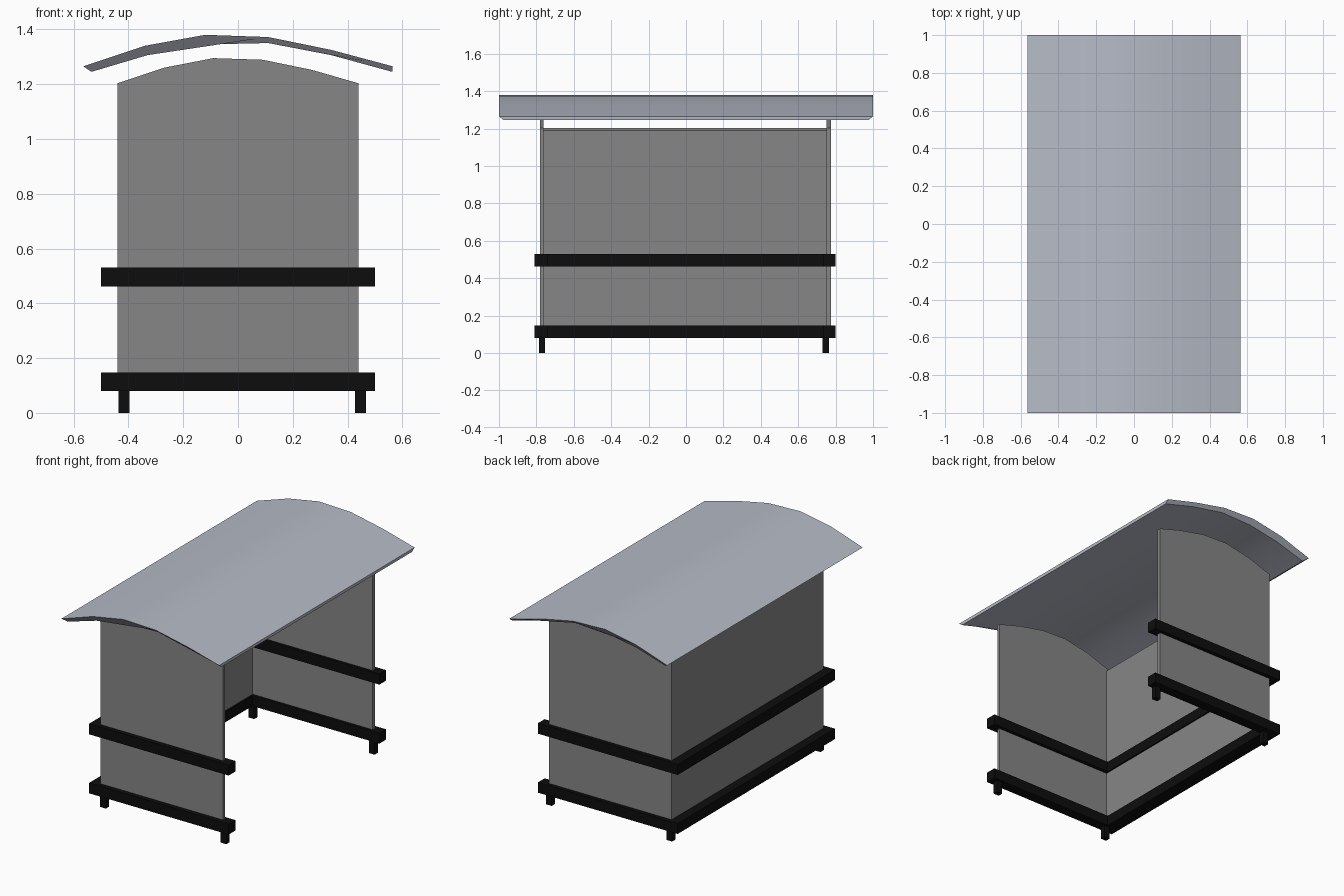
import bpy, bmesh, math

if "Cube" in bpy.data.objects:
    bpy.data.objects.remove(bpy.data.objects["Cube"])


def material(name, r, g, b):
    m = bpy.data.materials.new(name)
    m.diffuse_color = (r, g, b, 1)
    m.use_nodes = True
    m.node_tree.nodes["Principled BSDF"].inputs["Base Color"].default_value = m.diffuse_color
    return m


GREY = material("grey panel", 0.24, 0.24, 0.24)
BLACK = material("black frame", 0.004, 0.004, 0.004)
ROOF = material("pale blue grey roof", 0.47, 0.50, 0.57)


def loft(name, ring_groups, mat, smooth=False):
    """Join closed rings of points into a capped solid."""
    bm = bmesh.new()
    rings = [[bm.verts.new(p) for p in ring] for ring in ring_groups]
    n = len(rings[0])
    for a, b in zip(rings, rings[1:]):
        for i in range(n):
            j = (i + 1) % n
            bm.faces.new((a[i], a[j], b[j], b[i]))
    bm.faces.new(rings[0])
    bm.faces.new(rings[-1])
    bmesh.ops.recalc_face_normals(bm, faces=bm.faces)
    me = bpy.data.meshes.new(name)
    bm.to_mesh(me)
    bm.free()
    me.materials.append(mat)
    if smooth:
        me.shade_smooth()
        me.set_sharp_from_angle(angle=math.radians(30))
    ob = bpy.data.objects.new(name, me)
    bpy.context.collection.objects.link(ob)
    return ob


def extrude_y(name, profile, y0, y1, mat):
    return loft(name, [[(x, y, z) for x, z in profile] for y in (y0, y1)], mat)


def box(name, x0, x1, y0, y1, z0, z1, mat):
    return extrude_y(name, [(x0, z0), (x1, z0), (x1, z1), (x0, z1)], y0, y1, mat)


# End panels with arched tops
arch = [(-0.44, 0.10), (0.44, 0.10), (0.44, 1.203), (0.27, 1.252), (0.09, 1.289),
        (-0.09, 1.295), (-0.27, 1.26), (-0.44, 1.203)]
extrude_y("front_panel", arch, -0.78, -0.763, GREY)
extrude_y("back_panel", arch, 0.75, 0.775, GREY)

# Long wall on the closed side, with a slightly sloping top
extrude_y("long_wall", [(-0.44, 0.10), (-0.42, 0.10), (-0.42, 1.19), (-0.44, 1.203)],
          -0.77, 0.765, GREY)

# Black rails: a U shape at two heights
for level, z0, z1 in (("lower", 0.08, 0.147), ("upper", 0.462, 0.53)):
    u = [(-0.5, -0.81), (0.5, -0.81), (0.5, -0.74), (-0.41, -0.74),
         (-0.41, 0.732), (0.5, 0.732), (0.5, 0.80), (-0.5, 0.80)]
    loft(level + "_rail", [[(x, y, z) for x, y in u] for z in (z0, z1)], BLACK)

# Four short feet
for side, x in (("left", -0.416), ("right", 0.447)):
    for end, y in (("front", -0.77), ("back", 0.747)):
        box(f"{end}_{side}_foot", x - 0.02, x + 0.02, y - 0.017, y + 0.017, 0, 0.09, BLACK)

# Curved roof sheet, tapering inward at the underside
top = [(-0.565, 1.265), (-0.34, 1.34), (-0.12, 1.38), (0.11, 1.372), (0.34, 1.325), (0.565, 1.265)]
under = [(0.563, 1.245), (0.34, 1.306), (0.11, 1.35), (-0.11, 1.345), (-0.33, 1.306), (-0.535, 1.245)]
bm_rings = [[(x, s * 1.0, z) for x, z in top] + [(x, s * 0.975, z) for x, z in under]
            for s in (-1, 1)]
loft("roof", bm_rings, ROOF, smooth=True)
